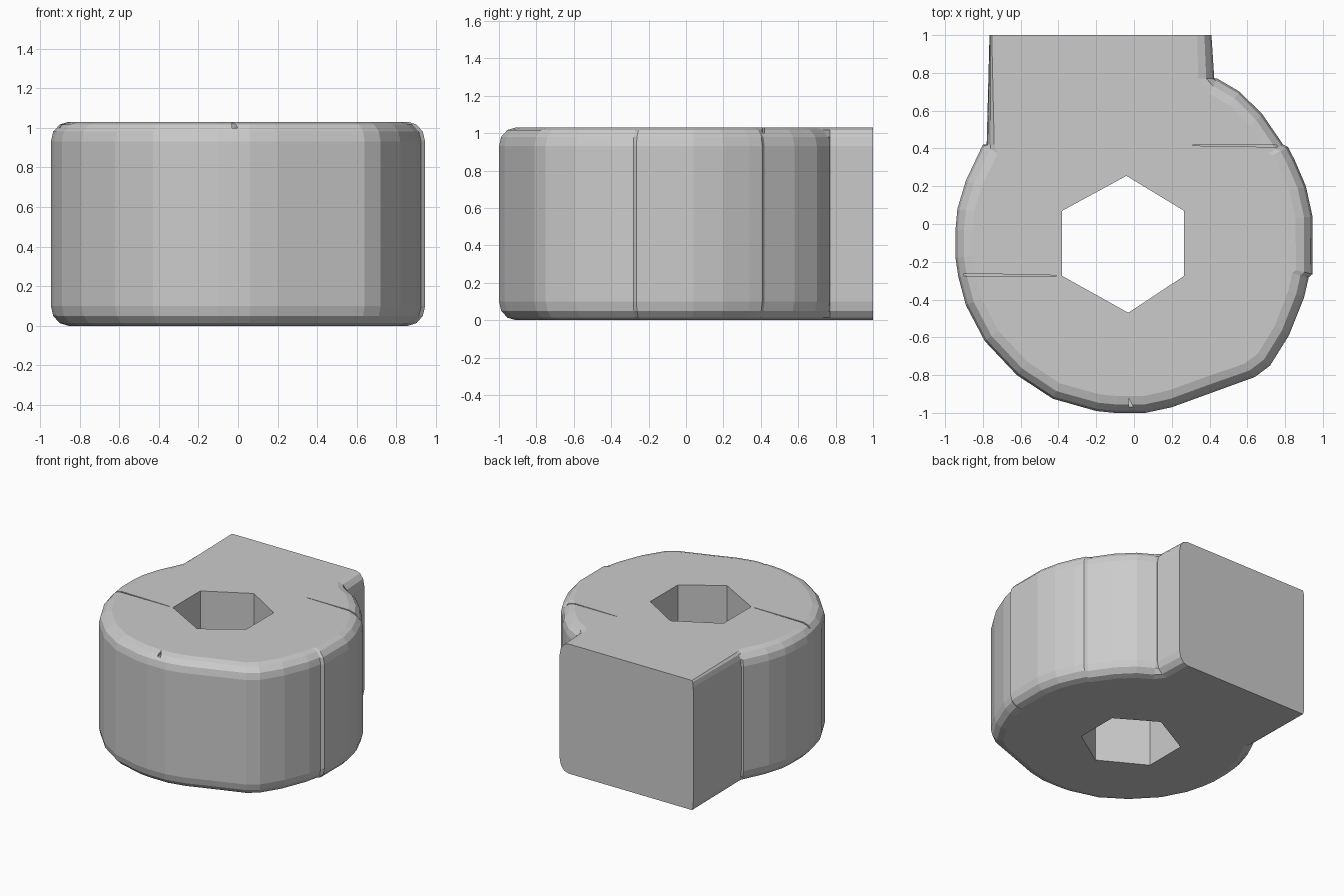
import bpy, bmesh
from math import sin, cos, radians
from mathutils import Vector

if "Cube" in bpy.data.objects:
    bpy.data.objects.remove(bpy.data.objects["Cube"])

HEIGHT, ROUND_H, ROUND_W = 1.03, 0.10, 0.09


def add_object(name, bm):
    bmesh.ops.recalc_face_normals(bm, faces=bm.faces[:])
    mesh = bpy.data.meshes.new(name)
    bm.to_mesh(mesh)
    bm.free()
    obj = bpy.data.objects.new(name, mesh)
    bpy.context.collection.objects.link(obj)
    return obj


def loft(name, rings):
    """Skin a stack of closed rings and cap both ends."""
    bm = bmesh.new()
    loops = [[bm.verts.new(p) for p in ring] for ring in rings]
    n = len(loops[0])
    for lo, hi in zip(loops, loops[1:]):
        for i in range(n):
            j = (i + 1) % n
            bm.faces.new((lo[i], lo[j], hi[j], hi[i]))
    caps = [bm.faces.new(loops[0]), bm.faces.new(loops[-1])]
    bmesh.ops.triangulate(bm, faces=caps)
    return add_object(name, bm)


def prism(name, points, z0, z1):
    return loft(name, [[(x, y, z) for x, y in points] for z in (z0, z1)])


def cut(target, cutter):
    cutter.hide_render = True
    cutter.hide_set(True)
    mod = target.modifiers.new(cutter.name, 'BOOLEAN')
    mod.operation = 'DIFFERENCE'
    mod.solver = 'EXACT'
    mod.object = cutter


# Rounded part of the outline, counter-clockwise from the left shoulder
round_part = [(-0.80, 0.42), (-0.89, 0.23), (-0.935, 0.08), (-0.945, -0.03),
              (-0.945, -0.18), (-0.93, -0.28), (-0.89, -0.43), (-0.79, -0.62),
              (-0.62, -0.80), (-0.43, -0.925), (-0.20, -0.99), (-0.10, -1.0),
              (0.06, -1.0), (0.20, -0.97), (0.42, -0.89), (0.64, -0.81),
              (0.72, -0.75), (0.82, -0.59), (0.90, -0.39), (0.925, -0.282),
              (0.945, -0.265), (0.945, 0.04), (0.91, 0.20), (0.85, 0.34),
              (0.815, 0.408), (0.79, 0.42), (0.68, 0.58), (0.56, 0.70),
              (0.44, 0.77)]
# Square tab: x, y, sideways inset of its rounded edge
tab_part = [(0.425, 0.77, -0.085), (0.41, 1.0, -0.075),
            (-0.765, 1.0, 0.012), (-0.78, 0.42, 0.04)]

outline = []
for x, y in round_part:
    inward = (Vector((0, -0.05)) - Vector((x, y))).normalized() * ROUND_W
    outline.append((Vector((x, y)), inward))
outline += [(Vector((x, y)), Vector((b, 0))) for x, y, b in tab_part]


def ring(z, amount):
    return [(*(p + d * amount), z) for p, d in outline]


# Main body with rounded top and bottom rims
angles = [radians(a) for a in (90, 60, 30, 0)]
steps = [(ROUND_H * (1 - sin(a)), 1 - cos(a)) for a in angles]
rings = [ring(z, k) for z, k in steps]
rings += [ring(HEIGHT - z, k) for z, k in reversed(steps)]
body = loft("collar_body", rings)

# Hexagonal through hole
hexagon = [(-0.04, 0.255), (-0.38, 0.07), (-0.38, -0.275),
           (-0.03, -0.47), (0.265, -0.275), (0.265, 0.07)]
cut(body, prism("hex_hole_cutter", hexagon, -0.2, HEIGHT + 0.2))

# Fine slits in the top rim
slits = {"left_slit_cutter": [(-0.98, -0.276), (-0.41, -0.276), (-0.41, -0.272), (-0.98, -0.26)],
         "right_slit_cutter": [(0.31, 0.415), (0.76, 0.407), (0.76, 0.419), (0.31, 0.418)],
         "front_nick_cutter": [(-0.03, -0.99), (0.01, -0.99), (-0.03, -0.92)]}
for name, points in slits.items():
    cut(body, prism(name, points, HEIGHT - 0.03, HEIGHT + 0.1))
